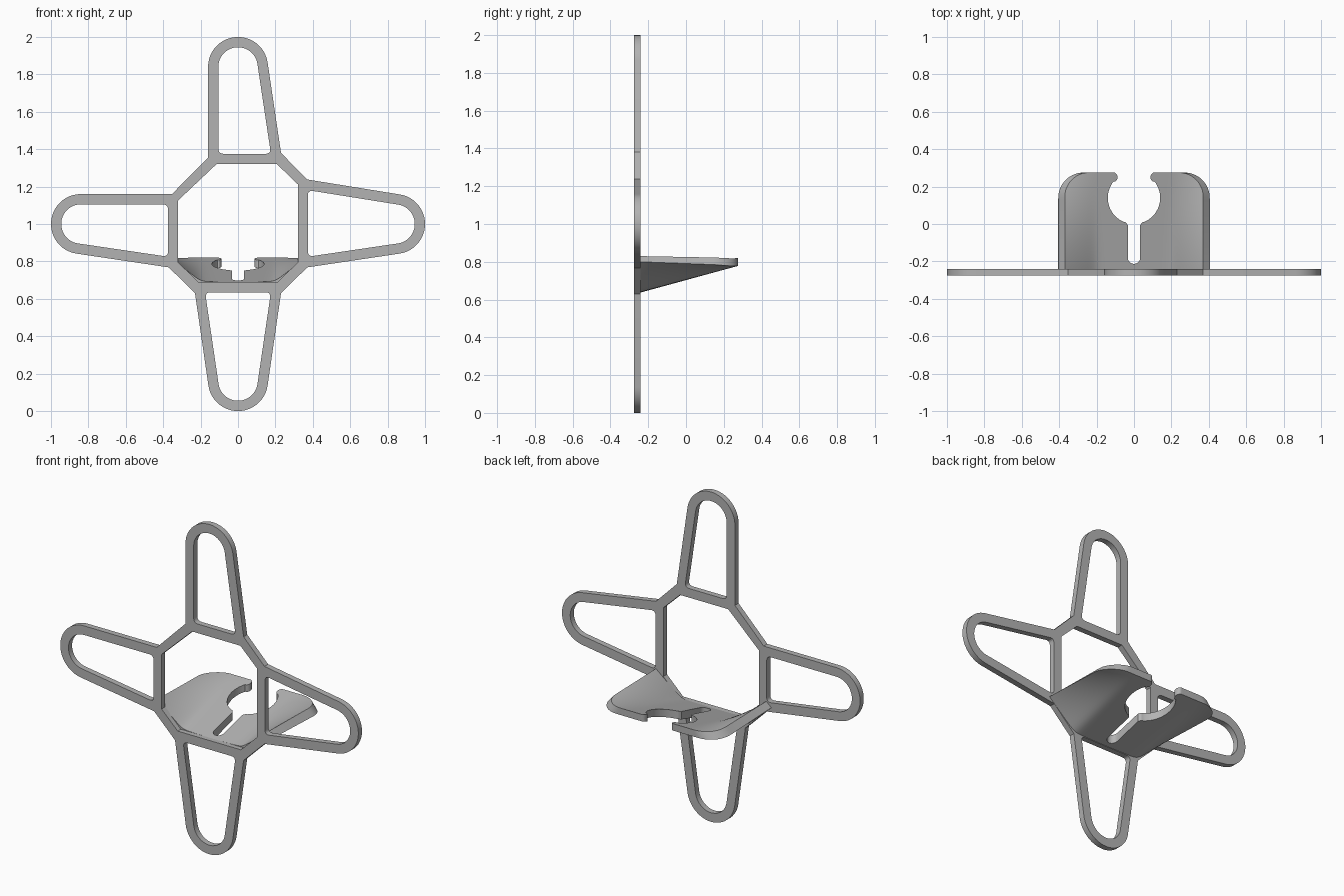
import bpy, bmesh, math
from mathutils import Vector

if "Cube" in bpy.data.objects:
    bpy.data.objects.remove(bpy.data.objects["Cube"], do_unlink=True)

grey = bpy.data.materials.new("plain grey")
grey.use_nodes = True
grey.diffuse_color = (0.45, 0.45, 0.45, 1)
grey.node_tree.nodes["Principled BSDF"].inputs["Base Color"].default_value = grey.diffuse_color

FRONT, BACK, TIP = -0.275, -0.24, 0.275


def activate(obj):
    bpy.ops.object.select_all(action="DESELECT")
    obj.select_set(True)
    bpy.context.view_layer.objects.active = obj


def arc(cx, cy, r, a0, a1, n=24):
    angles = [math.radians(a0 + (a1 - a0) * i / n) for i in range(n + 1)]
    return [(cx + r * math.cos(a), cy + r * math.sin(a)) for a in angles]


def fillet(before, corner, after, r=0.03, n=5):
    """Round one corner with a short quadratic curve."""
    b, c, a = Vector(before), Vector(corner), Vector(after)
    p, q = c + (b - c).normalized() * r, c + (a - c).normalized() * r
    return [tuple(p.lerp(c, i / n).lerp(c.lerp(q, i / n), i / n)) for i in range(n + 1)]


def arm_hole(tip, c1, c2):
    """Tapered window: round tip, two filleted corners at the hub."""
    return tip + fillet(tip[-1], c1, c2) + fillet(c1, c2, tip[0])


# Tip centres and arc ranges, clockwise: top, right, bottom, left
tips = [(0, 1.84, 180, 8.5), (0.84, 1, 81.5, -81.5),
        (0, 0.16, -8.5, -171.5), (-0.84, 1, 261.5, 90)]
outer_tip = [arc(x, z, 0.16, a, b) for x, z, a, b in tips]
inner_tip = [arc(x, z, 0.105, a, b) for x, z, a, b in tips]

outline = (outer_tip[0] + [(0.23, 1.38), (0.37, 1.238)] +
           outer_tip[1] + [(0.37, 0.768), (0.23, 0.63)] +
           outer_tip[2] + [(-0.23, 0.63), (-0.37, 0.768)] +
           outer_tip[3] + [(-0.353, 1.16), (-0.16, 1.355)])
hub_hole = [(-0.32, 1.126), (-0.115, 1.32), (0.208, 1.32), (0.32, 1.212),
            (0.32, 0.795), (0.212, 0.69), (-0.212, 0.69), (-0.32, 0.795)]
holes = [hub_hole,
         arm_hole(inner_tip[0], (0.176, 1.375), (-0.105, 1.375)),
         arm_hole(inner_tip[1], (0.373, 0.825), (0.373, 1.181)),
         arm_hole(inner_tip[2], (-0.176, 0.635), (0.176, 0.635)),
         arm_hole(inner_tip[3], (-0.373, 1.105), (-0.373, 0.825))]

# Flat four-armed frame
curve = bpy.data.curves.new("frame", "CURVE")
curve.dimensions, curve.fill_mode = "2D", "BOTH"
curve.extrude = (BACK - FRONT) / 2
for loop in [outline] + holes:
    spline = curve.splines.new("POLY")
    spline.points.add(len(loop) - 1)
    for point, (x, z) in zip(spline.points, loop):
        point.co = (x, z, 0, 1)
    spline.use_cyclic_u = True
frame = bpy.data.objects.new("frame", curve)
bpy.context.collection.objects.link(frame)
frame.rotation_euler.x = math.pi / 2
frame.location.y = (FRONT + BACK) / 2
curve.materials.append(grey)
activate(frame)
bpy.ops.object.convert(target="MESH")
bpy.ops.object.transform_apply(location=True, rotation=True)
bm = bmesh.new()
bm.from_mesh(frame.data)
bmesh.ops.remove_doubles(bm, verts=bm.verts, dist=0.0002)
bmesh.ops.recalc_face_normals(bm, faces=bm.faces)
bm.to_mesh(frame.data)
bm.free()


# Tray: a trough at the frame that flattens towards its free end
def half_width(y, full, r):
    d = max(0, y - (TIP - r))
    return full - r + math.sqrt(max(0, r * r - d * d))


def trough(x, flat, rim, soft=0.025):
    """0 on the floor, 1 at the rim, with a soft bend between."""
    def ramp(v):
        return (v + math.sqrt(v * v + soft * soft)) / 2
    zero = ramp(-flat)
    return (ramp(abs(x) - flat) - zero) / (ramp(rim - flat) - zero)


COLS, STEPS = 48, 40
start = BACK - 0.005
bm = bmesh.new()
rings = []
for j in range(STEPS + 1):
    t = math.sin(j / STEPS * math.pi / 2)
    y = start + (TIP - start) * t
    top, bottom = [], []
    for i in range(COLS + 1):
        u = 2 * i / COLS - 1
        x = u * half_width(y, 0.37, 0.13)
        floor, rim = 0.69 + 0.13 * t, 0.83 - 0.01 * t
        top.append(bm.verts.new((x, y, floor + (rim - floor) * trough(x, 0.2, 0.37))))
        x = u * half_width(y, 0.405, 0.135)
        floor, rim = 0.636 + 0.142 * t, 0.8 - 0.02 * t
        bottom.append(bm.verts.new((x, y, floor + (rim - floor) * trough(x, 0.225, 0.405))))
    rings.append(top + bottom[::-1])
count = len(rings[0])
for a, b in zip(rings, rings[1:]):
    for i in range(count):
        k = (i + 1) % count
        bm.faces.new((a[i], a[k], b[k], b[i]))
for ring in (rings[0], rings[-1]):
    for i in range(COLS):
        bm.faces.new((ring[i], ring[i + 1], ring[count - 2 - i], ring[count - 1 - i]))
bmesh.ops.recalc_face_normals(bm, faces=bm.faces)
mesh = bpy.data.meshes.new("tray")
bm.to_mesh(mesh)
bm.free()
mesh.materials.append(grey)
tray = bpy.data.objects.new("tray", mesh)
bpy.context.collection.objects.link(tray)

# Keyhole cutter: slot, round seat and an open mouth with rounded lips
half = (arc(0, -0.18, 0.033, -90, 0, 8) + [(0.033, -0.005), (0.045, 0.009)] +
        arc(0, 0.14, 0.14, -66, 38) + arc(0.115, 0.25, 0.027, 240, 90, 12) +
        [(0.115, 0.4)])
loop = half + [(-x, y) for x, y in reversed(half[1:])]
bm = bmesh.new()
face = bm.faces.new([bm.verts.new((x, y, 0.5)) for x, y in loop])
result = bmesh.ops.extrude_face_region(bm, geom=[face])
bmesh.ops.translate(bm, vec=(0, 0, 0.5),
                    verts=[g for g in result["geom"] if isinstance(g, bmesh.types.BMVert)])
bmesh.ops.recalc_face_normals(bm, faces=bm.faces)
mesh = bpy.data.meshes.new("keyhole_cutter")
bm.to_mesh(mesh)
bm.free()
mesh.materials.append(grey)
cutter = bpy.data.objects.new("keyhole_cutter", mesh)
bpy.context.collection.objects.link(cutter)
cutter.hide_render = True

activate(tray)
cut = tray.modifiers.new("keyhole", "BOOLEAN")
cut.operation, cut.solver, cut.object = "DIFFERENCE", "EXACT", cutter
bpy.ops.object.modifier_apply(modifier=cut.name)
bpy.data.objects.remove(cutter, do_unlink=True)

for obj in (frame, tray):
    activate(obj)
    bpy.ops.object.shade_smooth_by_angle(angle=math.radians(25))
